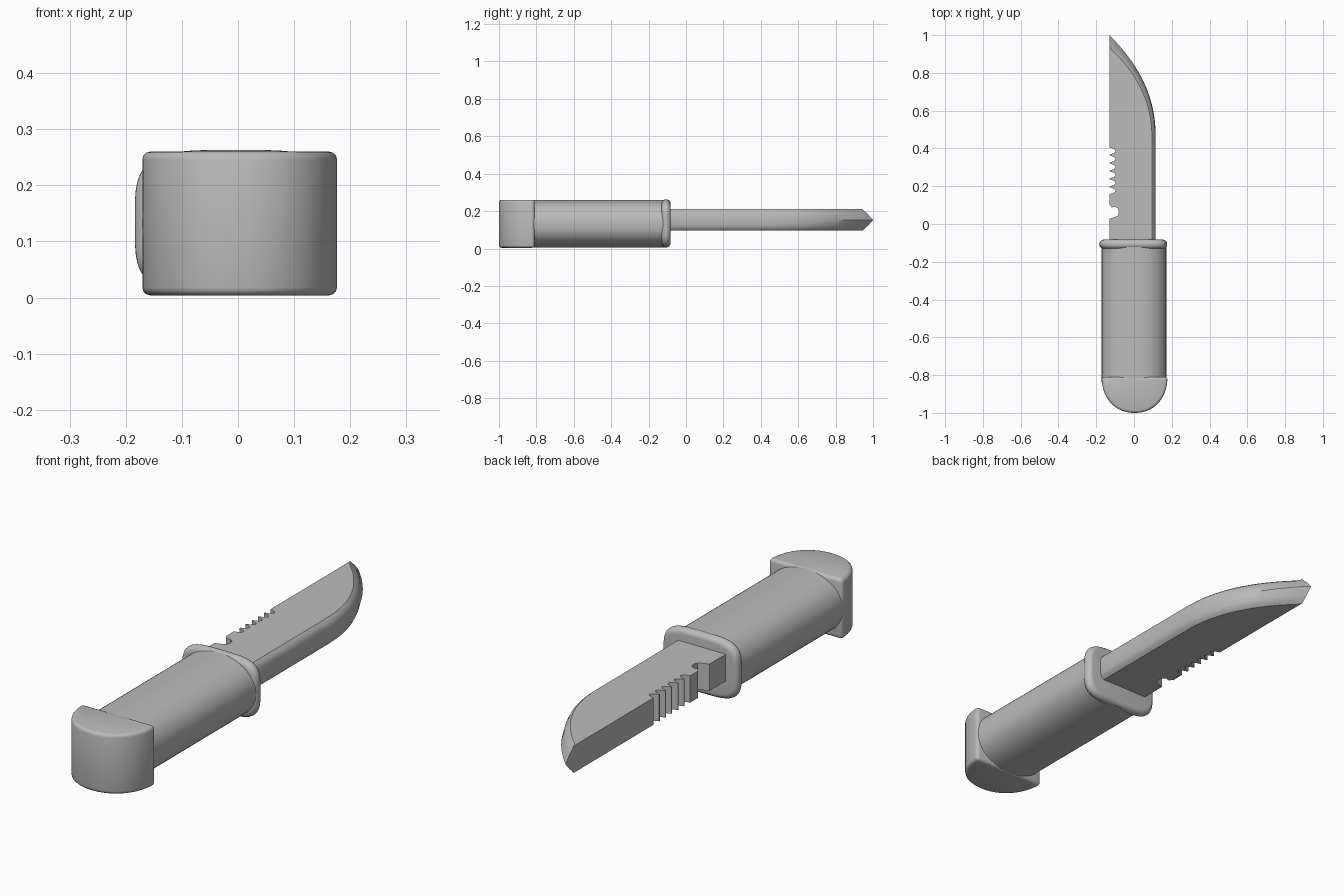
import bpy, bmesh, math
from mathutils import Vector

cube = bpy.data.objects.get("Cube")
if cube:
    bpy.data.objects.remove(cube, do_unlink=True)

grey = bpy.data.materials.new("plain grey")
grey.use_nodes = True
grey.diffuse_color = (0.5, 0.5, 0.5, 1)
bsdf = grey.node_tree.nodes["Principled BSDF"]
bsdf.inputs["Base Color"].default_value = (0.5, 0.5, 0.5, 1)
bsdf.inputs["Roughness"].default_value = 0.7


def loft(name, rings, angle=35, bevel=0):
    """Skin matching closed rings of points and cap both ends."""
    bm = bmesh.new()
    loops = [[bm.verts.new(p) for p in ring] for ring in rings]
    n = len(loops[0])
    for a, b in zip(loops, loops[1:]):
        for i in range(n):
            j = (i + 1) % n
            bm.faces.new((a[i], a[j], b[j], b[i]))
    bm.faces.new(loops[0])
    bm.faces.new(loops[-1])
    bmesh.ops.recalc_face_normals(bm, faces=bm.faces)
    mesh = bpy.data.meshes.new(name)
    bm.to_mesh(mesh)
    bm.free()
    mesh.materials.append(grey)
    obj = bpy.data.objects.new(name, mesh)
    bpy.context.collection.objects.link(obj)
    bpy.ops.object.select_all(action='DESELECT')
    obj.select_set(True)
    bpy.context.view_layer.objects.active = obj
    if bevel:
        mod = obj.modifiers.new("soft edges", 'BEVEL')
        mod.width = bevel
        mod.segments = 3
        mod.limit_method = 'ANGLE'
        mod.angle_limit = math.radians(40)
        bpy.ops.object.modifier_apply(modifier=mod.name)
    bpy.ops.object.shade_smooth_by_angle(angle=math.radians(angle))
    return obj


def power(v, e):
    return math.copysign(abs(v) ** e, v)


def oval(y, rx, rz, n, cx=0.0, cz=0.132, count=64):
    """Superellipse ring across the y axis; higher n is squarer."""
    ring = []
    for i in range(count):
        t = math.tau * i / count
        ring.append((cx + rx * power(math.cos(t), 2 / n), y,
                     cz + rz * power(math.sin(t), 2 / n)))
    return ring


# Grip
loft("grip", [oval(y, 0.171, 0.127, 2.3) for y in (-0.84, -0.6, -0.35, -0.1)])

# Guard: squarish plate with a rounded rim
guard = []
for i in range(13):
    a = math.pi * i / 12
    inset = 0.022 * (1 - math.sin(a))
    guard.append(oval(-0.107 - 0.024 * math.cos(a), 0.18 - inset, 0.129 - inset, 4,
                      cx=-0.004, cz=0.134))
loft("guard", guard, 50)

# Pommel: upright half-round block, wider than the grip at its corners
half = []
for i in range(41):
    t = math.pi * i / 40
    half.append((0.003 + 0.174 * power(math.cos(t), 2 / 2.15),
                 -0.81 - 0.19 * power(math.sin(t), 2 / 2.15)))
loft("pommel", [[(x, y, z) for x, y in half] for z in (0.004, 0.26)], 40, 0.014)

# Blade cutting edge: straight, then sweeping over to the spine
SPINE, EDGE, TIP = -0.13, 0.115, 1.0
edge = [Vector((EDGE, y)) for y in (-0.11, 0.1, 0.3)]
for i in range(25):
    t = i / 24
    edge.append(Vector((EDGE - (EDGE - SPINE) * t ** 2.25, 0.45 + 0.55 * t)))

# Blade spine with scalloped teeth and one hooked notch, from tip to guard
spine = []
TEETH, PITCH = 6, 0.042
for k in range(TEETH):
    top = 0.405 - k * PITCH
    for s in range(7):
        u = s / 6
        spine.append((SPINE + 0.032 * math.sin(math.pi * u) ** 0.7, top - u * PITCH * 0.9))
spine += [(SPINE, 0.105), (-0.118, 0.088), (-0.10, 0.092), (-0.084, 0.08), (-0.08, 0.062),
          (-0.086, 0.044), (-0.105, 0.035), (SPINE, 0.028), (SPINE, -0.11)]


def blade_ring(z, straight, tip):
    """Blade outline at height z, pulled in from the cutting edge only."""
    ring = []
    for i, p in enumerate(edge):
        d = edge[min(i + 1, len(edge) - 1)] - edge[max(i - 1, 0)]
        normal = Vector((-d.y, d.x)).normalized()
        k = max(0.0, (p.y - 0.45) / 0.55) ** 2
        q = p + normal * (straight + (tip - straight) * k)
        if i == len(edge) - 1:
            q = Vector((SPINE, TIP - tip * 1.35))
        ring.append((max(q.x, SPINE), q.y, z))
    return ring + [(x, y, z) for x, y in spine]


levels = [(0.095, 0.020, 0.050), (0.105, 0.008, 0.036), (0.122, 0.001, 0.020),
          (0.1525, 0.0, 0.0),
          (0.183, 0.001, 0.020), (0.20, 0.008, 0.036), (0.21, 0.020, 0.050)]
loft("blade", [blade_ring(*lv) for lv in levels], 35)
